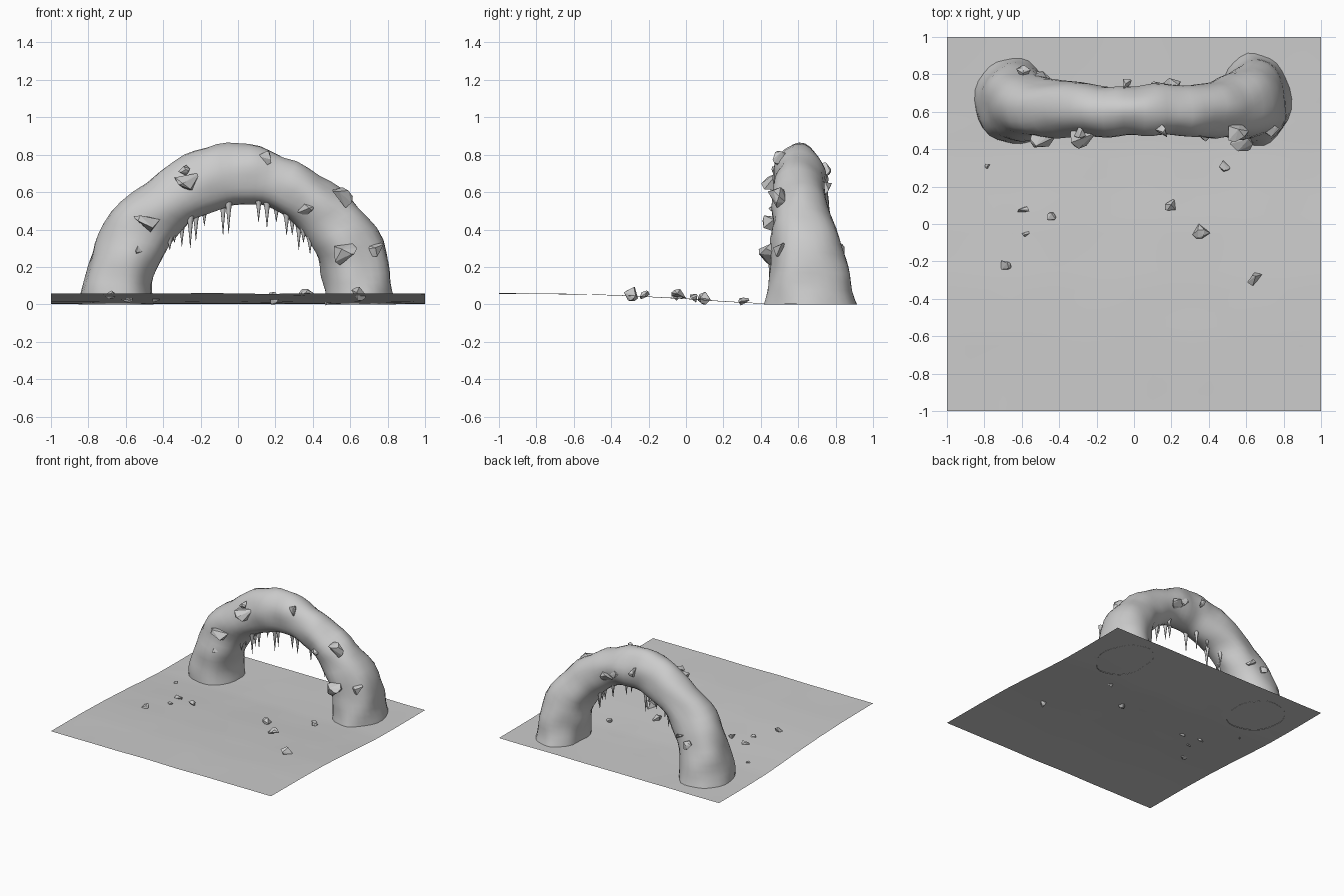
import bpy, bmesh, random
from math import sin, cos, pi
from mathutils import Vector, noise

if "Cube" in bpy.data.objects:
    bpy.data.objects.remove(bpy.data.objects["Cube"])

random.seed(7)


def make(name, bm, smooth=False):
    bmesh.ops.recalc_face_normals(bm, faces=bm.faces)
    me = bpy.data.meshes.new(name)
    bm.to_mesh(me)
    bm.free()
    for p in me.polygons:
        p.use_smooth = smooth
    ob = bpy.data.objects.new(name, me)
    bpy.context.collection.objects.link(ob)
    return ob


def lerp_table(tab, v):
    for (a, za), (b, zb) in zip(tab, tab[1:]):
        if v <= b:
            return za + (zb - za) * (v - a) / (b - a)
    return tab[-1][1]


# Snow-covered ground, gently sloping down to the arch
SLOPE = [(-1, .058), (-.6, .055), (-.3, .046), (0, .03), (.2, .016), (.4, .005), (.6, .002), (1, .002)]


def ground_z(x, y):
    return max(0, lerp_table(SLOPE, y) + .003 * noise.noise((x * 3, y * 2, 0)))


bm = bmesh.new()
bmesh.ops.create_grid(bm, x_segments=40, y_segments=40, size=1)
for v in bm.verts:
    v.co.z = ground_z(v.co.x, v.co.y)
ground = make("ground", bm, True)

# Arch sections: outer x, outer z, inner x, inner z, centre y, half depth
RINGS = [
    (-.85, 0, -.45, 0, .66, .235),
    (-.83, .12, -.455, .11, .65, .215),
    (-.785, .27, -.425, .22, .64, .19),
    (-.71, .44, -.35, .34, .625, .165),
    (-.56, .60, -.27, .43, .615, .15),
    (-.35, .765, -.16, .49, .61, .14),
    (-.17, .835, -.08, .515, .605, .135),
    (0, .858, .01, .53, .605, .13),
    (.18, .825, .12, .53, .605, .135),
    (.38, .725, .22, .485, .605, .14),
    (.56, .62, .31, .42, .615, .15),
    (.70, .47, .39, .32, .63, .17),
    (.80, .28, .435, .21, .65, .20),
    (.825, .12, .46, .11, .66, .225),
    (.835, 0, .465, 0, .67, .25),
]
SUB, SEG = 3, 28


def spline(i, t):
    n = len(RINGS) - 1
    a, b, c, d = (RINGS[max(0, min(n, i + k))] for k in (-1, 0, 1, 2))
    return [.5 * (2 * q + (r - p) * t + (2 * p - 5 * q + 4 * r - s) * t * t
                  + (3 * q - p - 3 * r + s) * t ** 3) for p, q, r, s in zip(a, b, c, d)]


sections = [spline(i, k / SUB) for i in range(len(RINGS) - 1) for k in range(SUB)]
sections.append(list(RINGS[-1]))
bm = bmesh.new()
loops = []
for ox, oz, ix, iz, cy, hd in sections:
    c = Vector(((ox + ix) / 2, cy, (oz + iz) / 2))
    u = Vector(((ox - ix) / 2, 0, (oz - iz) / 2))
    loop = []
    for s in range(SEG):
        a = 2 * pi * s / SEG
        off = u * cos(a) + Vector((0, hd * sin(a), 0))
        p = c + off
        p += off.normalized() * .022 * noise.noise(p * 6.5)
        p.z = max(p.z, 0)
        loop.append(bm.verts.new(p))
    loops.append(loop)
for A, B in zip(loops, loops[1:]):
    for s in range(SEG):
        bm.faces.new((A[s], A[(s + 1) % SEG], B[(s + 1) % SEG], B[s]))
make("arch", bm, True)


# Angular rocks made as hulls of a few random points
def rock(name, loc, size):
    bm = bmesh.new()
    for _ in range(11):
        d = Vector([random.gauss(0, 1) for _ in range(3)]).normalized()
        bm.verts.new(Vector(loc) + Vector((d.x, d.y * .85, d.z * .8)) * size)
    res = bmesh.ops.convex_hull(bm, input=bm.verts)
    junk = {g for g in res["geom_interior"] if isinstance(g, bmesh.types.BMVert)}
    bmesh.ops.delete(bm, geom=list(junk), context='VERTS')
    make(name, bm)


ARCH_ROCKS = [
    (-.27, .465, .66, .08), (-.29, .49, .72, .04), (-.49, .46, .44, .075), (-.53, .47, .28, .045),
    (.15, .50, .78, .052), (.36, .48, .51, .05), (.54, .49, .57, .075), (.57, .45, .27, .08),
    (.74, .51, .29, .055), (-.04, .735, .72, .05), (.13, .735, .66, .045), (.20, .745, .62, .055),
    (-.59, .805, .29, .055), (-.49, .785, .34, .045),
]
for i, (x, y, z, s) in enumerate(ARCH_ROCKS):
    rock(f"arch_rock_{i}", (x, y, z), s)

GROUND_ROCKS = [
    (-.78, .31, .018), (-.59, .07, .034), (-.45, .04, .034), (-.58, -.05, .022), (-.69, -.22, .036),
    (.48, .31, .036), (.19, .10, .044), (.36, -.04, .052), (.64, -.29, .05),
]
for i, (x, y, s) in enumerate(GROUND_ROCKS):
    rock(f"ground_rock_{i}", (x, y, ground_z(x, y) + s * .2), s)

# Icicles hanging under the arch: x and tip height
UNDER = [(-.46, .15), (-.42, .25), (-.35, .345), (-.27, .43), (-.16, .49), (0, .53), (.12, .53),
         (.22, .485), (.31, .42), (.39, .32), (.45, .2)]
ICICLES = [(-.365, .29), (-.34, .33), (-.30, .31), (-.255, .30), (-.225, .34), (-.18, .42), (-.08, .37),
           (-.05, .38), (.11, .44), (.155, .41), (.205, .44), (.26, .37), (.29, .37),
           (.325, .29), (.35, .33), (.385, .27)]
bm = bmesh.new()
for x, tip in ICICLES:
    y = .605 + random.uniform(-.06, .06)
    top = lerp_table(UNDER, x) + .035
    h = top - tip
    ring_data = [(0, .02), (.3, .012), (.65, .006), (1, .0008)]
    prev = None
    for f, r in ring_data:
        ring = [bm.verts.new((x + r * cos(k * pi / 4), y + r * sin(k * pi / 4), top - f * h))
                for k in range(8)]
        if prev:
            for k in range(8):
                bm.faces.new((prev[k], prev[(k + 1) % 8], ring[(k + 1) % 8], ring[k]))
        prev = ring
    bm.faces.new(prev)
make("icicles", bm, True)
